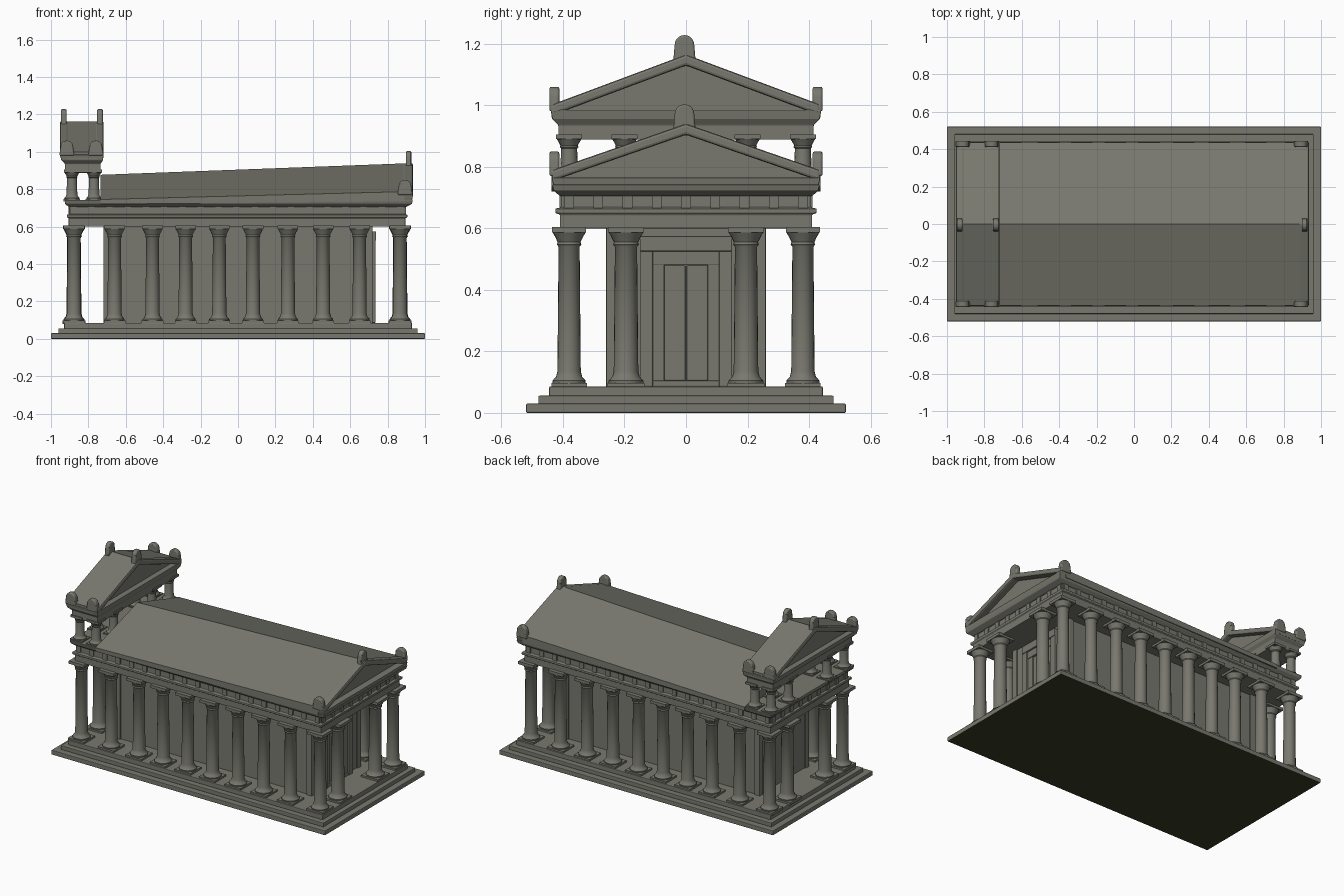
import bpy, bmesh, math

if "Cube" in bpy.data.objects:
    bpy.data.objects.remove(bpy.data.objects["Cube"])


def material(name, rgb):
    m = bpy.data.materials.new(name)
    m.use_nodes = True
    m.diffuse_color = (*rgb, 1)
    m.node_tree.nodes["Principled BSDF"].inputs["Base Color"].default_value = (*rgb, 1)
    return m


stone = material("olive grey stone", (0.19, 0.19, 0.16))
dark = material("dark moss underside", (0.04, 0.045, 0.016))


def finish(name, bm, bevel=0.0, smooth=False):
    bmesh.ops.recalc_face_normals(bm, faces=bm.faces)
    mesh = bpy.data.meshes.new(name)
    bm.to_mesh(mesh)
    bm.free()
    obj = bpy.data.objects.new(name, mesh)
    bpy.context.collection.objects.link(obj)
    mesh.materials.append(stone)
    if bevel:
        mod = obj.modifiers.new("soft edges", "BEVEL")
        mod.width, mod.segments = bevel, 2
        mod.limit_method = "ANGLE"
    if smooth:
        bpy.ops.object.select_all(action="DESELECT")
        obj.select_set(True)
        bpy.context.view_layer.objects.active = obj
        bpy.ops.object.shade_smooth_by_angle(angle=math.radians(40))
    return obj


def add_box(bm, x, y, z):
    vs = bmesh.ops.create_cube(bm, size=1)["verts"]
    for v in vs:
        for i, (a, b) in enumerate((x, y, z)):
            v.co[i] = a if v.co[i] < 0 else b


def box(name, x, y, z, bevel=0.004):
    bm = bmesh.new()
    add_box(bm, x, y, z)
    return finish(name, bm, bevel)


def loft(name, sections, bevel=0.0):
    """Join matching (x, [(y, z), ...]) cross-sections and cap both ends."""
    bm = bmesh.new()
    rings = [[bm.verts.new((x, y, z)) for y, z in pts] for x, pts in sections]
    for a, b in zip(rings, rings[1:]):
        for i in range(len(a)):
            j = (i + 1) % len(a)
            bm.faces.new((a[i], a[j], b[j], b[i]))
    bm.faces.new(rings[0])
    bm.faces.new(rings[-1])
    return finish(name, bm, bevel)


def stacked(name, layers, bevel=0.003):
    """Moulding made of rectangles (x0, x1, half_y, z) joined upward."""
    bm = bmesh.new()
    rings = [[bm.verts.new((x, y, z)) for x, y in ((a, -h), (b, -h), (b, h), (a, h))]
             for a, b, h, z in layers]
    for lo, hi in zip(rings, rings[1:]):
        for i in range(4):
            j = (i + 1) % 4
            bm.faces.new((lo[i], lo[j], hi[j], hi[i]))
    bm.faces.new(rings[0])
    bm.faces.new(rings[-1])
    return finish(name, bm, bevel)


def column(name, x, y, z0, z1, r, k, sides=20):
    """Turned shaft on a square plinth, flaring into a square abacus."""
    profile = [(1.4, z0 + 0.4 * k), (1.42, z0 + 0.8 * k), (1.12, z0 + 1.3 * k), (1, z0 + 2 * k),
               (0.9, z1 - 2.4 * k), (1.05, z1 - 2.1 * k), (0.98, z1 - 1.8 * k),
               (1.2, z1 - 1.1 * k), (1.42, z1 - 0.5 * k)]
    bm = bmesh.new()
    rings = [[bm.verts.new((x + r * s * math.cos(math.tau * i / sides),
                            y + r * s * math.sin(math.tau * i / sides), z))
              for i in range(sides)] for s, z in profile]
    for a, b in zip(rings, rings[1:]):
        for i in range(sides):
            j = (i + 1) % sides
            bm.faces.new((a[i], a[j], b[j], b[i]))
    p, c = r * 1.52, r * 1.45
    add_box(bm, (x - p, x + p), (y - p, y + p), (z0 - 0.005, z0 + 0.5 * k))
    add_box(bm, (x - c, x + c), (y - c, y + c), (z1 - 0.55 * k, z1 + 0.005))
    return finish(name, bm, smooth=True)


def acroterion(name, x, y, z0, z1, width, thick, along_x):
    """Round-topped upright ornament."""
    r = width / 2 * 0.85
    pts = [(-width / 2, z0), (width / 2, z0)]
    pts += [(r * math.cos(math.pi * i / 10), z1 - r * (1 - math.sin(math.pi * i / 10)))
            for i in range(11)]
    bm = bmesh.new()
    rings = [[bm.verts.new((x + u, y + t, z) if along_x else (x + t, y + u, z)) for u, z in pts]
             for t in (-thick / 2, thick / 2)]
    for i in range(len(pts)):
        j = (i + 1) % len(pts)
        bm.faces.new((rings[0][i], rings[0][j], rings[1][j], rings[1][i]))
    for ring in rings:
        bm.faces.new(ring)
    return finish(name, bm, 0.006, True)


def gable(half, base, eave, apex):
    return [(-half, base), (half, base), (half, eave), (0, apex), (-half, eave)]


def raking(name, x0, x1, half, eave, apex, t):
    v = [(-half, eave), (0, apex), (half, eave), (half, eave - t), (0, apex - t), (-half, eave - t)]
    return loft(name, [(x0, v), (x1, v)], 0.009)


# Stepped platform with dark underside
base = box("bottom_step", (-1, 1), (-0.52, 0.52), (0, 0.03))
base.data.materials.append(dark)
for f in base.data.polygons:
    if f.normal.z < -0.5:
        f.material_index = 1
box("middle_step", (-0.96, 0.96), (-0.48, 0.48), (0.028, 0.056))
box("top_step", (-0.93, 0.93), (-0.445, 0.445), (0.054, 0.086))

# Walled chamber with corner pilasters and doorway
box("chamber", (-0.71, 0.71), (-0.25, 0.25), (0.08, 0.605))
for s in (-1, 1):
    for e in (-1, 1):
        x, y = sorted((e * 0.68, e * 0.72)), sorted((s * 0.22, s * 0.26))
        box("corner_pilaster", x, y, (0.08, 0.605))
for half, top, out in ((0.15, 0.575, 0.735), (0.112, 0.53, 0.724)):
    inner = half - 0.042
    for s in (-1, 1):
        box("door_jamb", (0.70, out), sorted((s * inner, s * half)), (0.085, top))
    box("door_lintel", (0.70, out + 0.004), (-half, half), (top - 0.05, top))
box("door_sill", (0.70, 0.73), (-0.112, 0.112), (0.085, 0.105))
for s in (-1, 1):
    box("door_leaf", (0.70, 0.716), sorted((s * 0.002, s * 0.07)), (0.105, 0.48), 0.003)

# Colonnade: ten along each side, two more across each end
side_x = (-0.877, -0.66, -0.457, -0.28, -0.10, 0.08, 0.267, 0.455, 0.65, 0.866)
for s in (-1, 1):
    for x in side_x:
        column("side_column", x, s * 0.38, 0.085, 0.6, 0.038, 0.025)
    for x in (side_x[0], side_x[-1]):
        column("end_column", x, s * 0.195, 0.085, 0.6, 0.04, 0.025)

# Entablature
stacked("entablature", [(-0.905, 0.895, 0.41, 0.6), (-0.905, 0.895, 0.41, 0.645),
                        (-0.915, 0.905, 0.425, 0.65), (-0.915, 0.905, 0.425, 0.664),
                        (-0.9, 0.89, 0.405, 0.668), (-0.9, 0.89, 0.405, 0.715)])
bm = bmesh.new()
for s in (-1, 1):
    for i in range(19):
        x = -0.88 + i * 0.097
        add_box(bm, (x - 0.016, x + 0.016), sorted((s * 0.40, s * 0.412)), (0.664, 0.708))
    for i in range(9):
        y = -0.38 + i * 0.095
        add_box(bm, sorted((s * 0.88, s * 0.902 - 0.005)), (y - 0.016, y + 0.016), (0.664, 0.708))
finish("frieze_blocks", bm)
stacked("cornice", [(-0.905, 0.9, 0.41, 0.705), (-0.925, 0.93, 0.43, 0.722),
                    (-0.925, 0.935, 0.435, 0.742)])
stacked("front_cornice", [(0.80, 0.93, 0.43, 0.735), (0.80, 0.935, 0.437, 0.765)])

# Main roof, rising gently toward the entrance, with open pediment
loft("main_roof", [(-0.735, gable(0.437, 0.72, 0.745, 0.877)),
                   (0.89, gable(0.437, 0.735, 0.787, 0.938))])
raking("front_raking_cornice", 0.88, 0.935, 0.437, 0.789, 0.94, 0.036)

# Raised rear pavilion: small columns, entablature and gabled roof
for s in (-1, 1):
    for x in (-0.888, -0.77):
        for y in (0.38, 0.2):
            column("pavilion_column", x, s * y, 0.74, 0.9, 0.029, 0.017, 16)
stacked("pavilion_entablature", [(-0.925, -0.735, 0.415, 0.888), (-0.925, -0.735, 0.415, 0.935),
                                 (-0.945, -0.722, 0.435, 0.955), (-0.952, -0.718, 0.44, 0.985)])
loft("pavilion_roof", [(x, gable(0.437, 0.96, 1.0, 1.163)) for x in (-0.915, -0.755)])
for x in (-0.952, -0.763):
    raking("pavilion_raking_cornice", x, x + 0.045, 0.437, 1.002, 1.165, 0.036)

# Roof ornaments at the ridges and corners
for x, cx, eave, apex in ((0.912, 0.893, 0.77, 0.93), (-0.932, -0.915, 0.98, 1.155),
                          (-0.738, -0.76, 0.98, 1.155)):
    acroterion("ridge_ornament", x, -0.005, apex - 0.025, apex + 0.073, 0.075, 0.03, False)
    for s in (-1, 1):
        acroterion("corner_ornament", cx, s * 0.428, eave, eave + 0.08, 0.08, 0.032, True)
